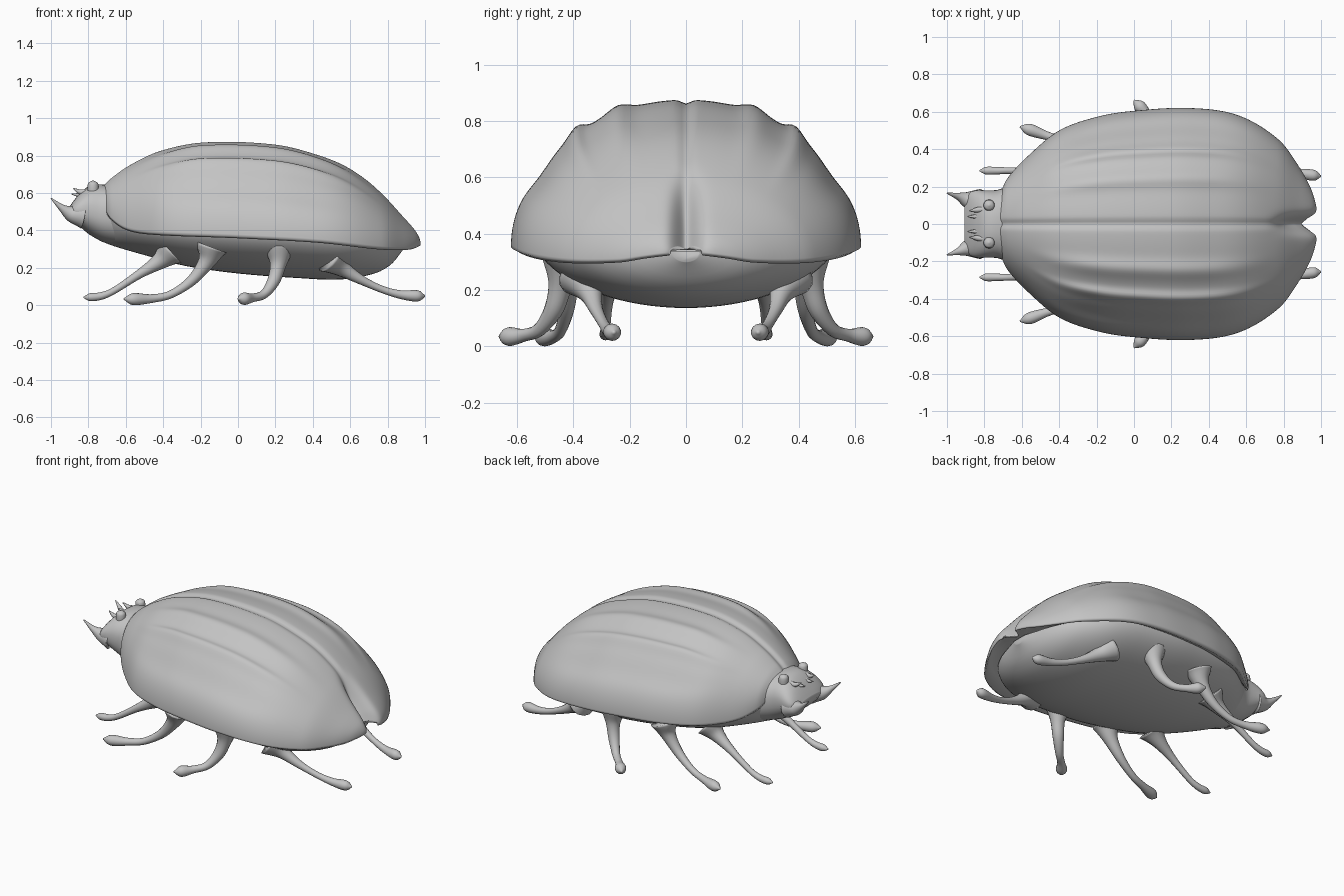
import bpy, bmesh, math
from mathutils import Vector

if "Cube" in bpy.data.objects:
    bpy.data.objects.remove(bpy.data.objects["Cube"])

grey = bpy.data.materials.new("plain grey")
grey.diffuse_color = (0.55, 0.55, 0.55, 1)
grey.use_nodes = True
grey.node_tree.nodes["Principled BSDF"].inputs["Base Color"].default_value = grey.diffuse_color


def interp(table, x):
    """Smooth curve through (x, value) pairs."""
    n = len(table)
    x = min(max(x, table[0][0]), table[-1][0])

    def slope(i):
        a, b = table[max(i - 1, 0)], table[min(i + 1, n - 1)]
        return (b[1] - a[1]) / (b[0] - a[0])
    for i in range(n - 1):
        (x0, v0), (x1, v1) = table[i], table[i + 1]
        if x <= x1:
            h = x1 - x0
            t = (x - x0) / h
            return ((2*t**3 - 3*t**2 + 1) * v0 + (t**3 - 2*t**2 + t) * h * slope(i)
                    + (3*t**2 - 2*t**3) * v1 + (t**3 - t**2) * h * slope(i + 1))


def loft(name, rings, mirror=False):
    """Skin closed rings of points and cap both ends."""
    bm = bmesh.new()
    loops = [[bm.verts.new(p) for p in ring] for ring in rings]
    n = len(loops[0])
    for a, b in zip(loops, loops[1:]):
        for i in range(n):
            bm.faces.new((a[i], a[(i + 1) % n], b[(i + 1) % n], b[i]))
    bm.faces.new(loops[0])
    bm.faces.new(loops[-1])
    bmesh.ops.recalc_face_normals(bm, faces=bm.faces)
    for f in bm.faces:
        f.smooth = True
    me = bpy.data.meshes.new(name)
    bm.to_mesh(me)
    bm.free()
    me.materials.append(grey)
    ob = bpy.data.objects.new(name, me)
    bpy.context.collection.objects.link(ob)
    if mirror:
        m = ob.modifiers.new("mirror", 'MIRROR')
        m.use_axis = (False, True, False)
        m.use_mirror_merge = False
    return ob


def tube(name, pts, sides=14, steps=40):
    """Tapered tube through (x, y, z, radius) points, mirrored in y."""
    path = [[(i, p[k]) for i, p in enumerate(pts)] for k in range(4)]
    end = len(pts) - 1
    at = lambda u: Vector([interp(path[k], u) for k in range(3)])
    rings = []
    for s in range(steps + 1):
        u = end * s / steps
        t = (at(min(u + 0.01, end)) - at(max(u - 0.01, 0))).normalized()
        a = t.cross(Vector((0, 1, 0))).normalized()
        b = t.cross(a)
        r = max(interp(path[3], u), 0.002)
        rings.append([at(u) + r * (math.cos(q) * a + math.sin(q) * b)
                      for q in (2 * math.pi * j / sides for j in range(sides))])
    return loft(name, rings, True)


def stations(x0, x1, n):
    return [x0 + (x1 - x0) * (0.5 - 0.5 * math.cos(math.pi * i / n)) for i in range(n + 1)]


def gauss(v, c, s):
    return math.exp(-((v - c) / s) ** 2)


def smooth(a, b, x):
    t = min(max((x - a) / (b - a), 0), 1)
    return t * t * (3 - 2 * t)


# Wing case outline: half width, top line and rim line along x
WIDTH = [(-.72, .15), (-.68, .24), (-.56, .37), (-.4, .5), (-.19, .575), (0, .605), (.3, .62),
         (.56, .58), (.775, .45), (.88, .31), (.95, .18), (.985, .06)]
TOP = [(-.72, .64), (-.68, .68), (-.58, .75), (-.42, .825), (-.18, .872), (.2, .86), (.44, .80),
       (.6, .73), (.76, .61), (.89, .475), (.95, .41), (.985, .36)]
RIM = [(-.72, .53), (-.68, .47), (-.6, .415), (-.47, .39), (0, .37), (.44, .345), (.76, .31),
       (.92, .31), (.985, .335)]

# Wing cases: ridged dome, centre seam and notch at the tail
rings = []
N = 130
for x in stations(-.72, .985, 90):
    w, t, r = interp(WIDTH, x), interp(TOP, x), interp(RIM, x)
    k = smooth(-.6, -.2, x) * (1 - smooth(.35, .8, x))
    tail = smooth(.7, .95, x)
    lift = min(.05, .3 * (t - r))
    ring = []
    for i in range(N + 1):
        a = math.pi * i / N
        c, h = math.cos(a), math.sin(a)
        f = abs(c)
        h += k * (.05 * gauss(f, .64, .05) + .045 * gauss(f, .4, .08) - .06 * gauss(f, .85, .1))
        y = w * c
        z = r + (t - r) * h - .014 * gauss(y, 0, .02)
        ring.append((x - .09 * tail * gauss(y, 0, .045), y, z))
    # underside of the rim, turned in towards the belly
    for c, dz in ((-.97, -.012), (-.86, lift * .6), (-.4, lift), (0, lift), (.4, lift),
                  (.86, lift * .6), (.97, -.012)):
        y = w * c
        ring.append((x - .09 * tail * gauss(y, 0, .045), y, r + dz))
    rings.append(ring)
loft("wing_cases", rings)

# Belly
BELLY_W = [(-.74, .15), (-.56, .32), (-.4, .43), (0, .53), (.3, .54), (.55, .5), (.72, .39),
           (.82, .25), (.885, .05)]
BELLY_Z = [(-.74, .345), (-.66, .315), (-.47, .26), (-.28, .21), (0, .17), (.33, .145),
           (.55, .138), (.73, .17), (.82, .22), (.885, .30)]
rings = []
for x in stations(-.74, .885, 50):
    w, b, t = interp(BELLY_W, x), interp(BELLY_Z, x), interp(RIM, x) + .03
    rings.append([(x, w * math.cos(a), t - (t - b) * math.sin(a) ** 1.1)
                  for a in (math.pi * i / 40 for i in range(1, 40))]
                 + [(x, -w, t), (x, w, t)])
loft("belly", rings)

# Head
HEAD = [(-.905, .10, .485, .52), (-.885, .16, .455, .55), (-.845, .18, .42, .60),
        (-.79, .18, .375, .64), (-.72, .185, .34, .645), (-.6, .24, .31, .62)]
hw, hb, ht = ([(p[0], p[k]) for p in HEAD] for k in (1, 2, 3))
rings = []
for x in stations(-.905, -.6, 24):
    w, b, t = interp(hw, x), interp(hb, x), interp(ht, x)
    ring = []
    for i in range(40):
        a = 2 * math.pi * i / 40
        c, s = math.cos(a), math.sin(a)
        ring.append((x, w * math.copysign(abs(c) ** .85, c),
                     (t + b) / 2 + (t - b) / 2 * math.copysign(abs(s) ** .85, s)))
    rings.append(ring)
loft("head", rings)

# Jaw horns and small spikes on the brow
tube("jaw_horn", [(-.83, .12, .48, .07), (-.89, .13, .49, .045), (-.94, .148, .52, .02),
                  (-1.0, .165, .572, .003)])
tube("outer_brow_spike", [(-.79, .08, .61, .016), (-.84, .075, .605, .014),
                          (-.88, .07, .625, .003)], 8, 12)
tube("inner_brow_spike", [(-.81, .04, .60, .014), (-.85, .04, .59, .011),
                          (-.89, .04, .595, .003)], 8, 12)

# Eyes
tube("eye", [(-.775, .10, .60, .03), (-.775, .10, .635, .03), (-.775, .10, .655, .024),
             (-.775, .10, .666, .004)], 14, 16)

# Four pairs of legs with flared roots and club feet
LEGS = {
    "front_leg": [(-.36, .27, .29, .085), (-.42, .27, .235, .045), (-.53, .28, .165, .024),
                  (-.66, .285, .08, .018), (-.73, .285, .05, .02), (-.79, .285, .043, .021),
                  (-.825, .285, .042, .004)],
    "second_leg": [(-.14, .42, .31, .085), (-.17, .42, .23, .045), (-.25, .425, .13, .028),
                   (-.36, .445, .058, .021), (-.46, .47, .036, .023), (-.56, .505, .033, .032),
                   (-.61, .52, .034, .004)],
    "third_leg": [(.22, .43, .31, .085), (.215, .445, .22, .045), (.19, .47, .13, .034),
                  (.14, .52, .06, .024), (.08, .575, .04, .023), (.03, .63, .035, .033),
                  (.0, .662, .036, .004)],
    "rear_leg": [(.49, .37, .25, .085), (.56, .34, .195, .045), (.66, .32, .135, .025),
                 (.77, .295, .085, .019), (.87, .275, .057, .023), (.96, .26, .05, .03),
                 (1.0, .255, .05, .004)],
}
for name, pts in LEGS.items():
    tube(name, pts)
